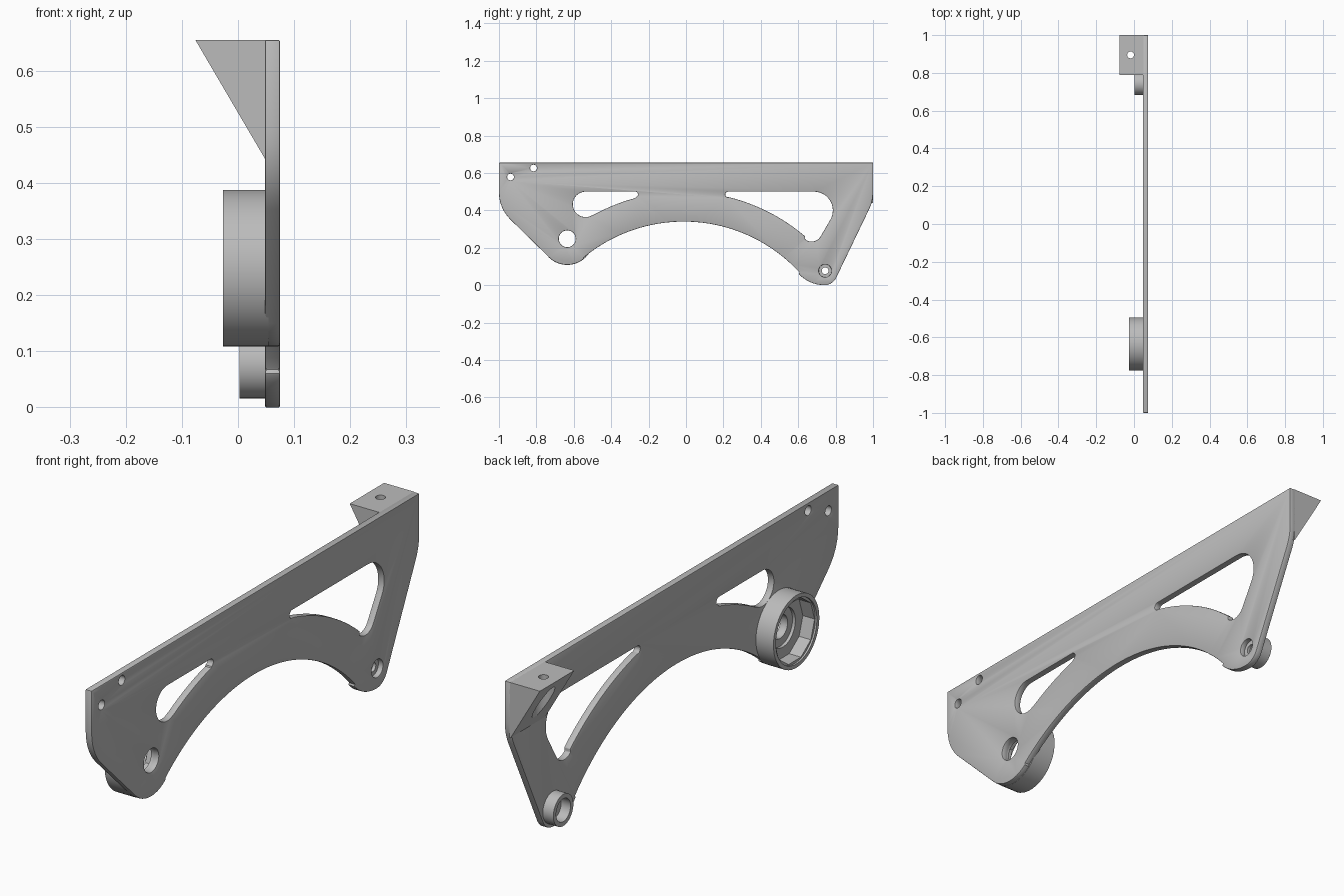
import bpy, bmesh
from math import cos, sin, radians, ceil

if "Cube" in bpy.data.objects:
    bpy.data.objects.remove(bpy.data.objects["Cube"])

grey = bpy.data.materials.new("plain grey")
grey.use_nodes = True
colour = (0.5, 0.5, 0.5, 1)
grey.diffuse_color = colour
grey.node_tree.nodes["Principled BSDF"].inputs["Base Color"].default_value = colour


def arc(cx, cy, r, start, end):
    n = max(3, ceil(abs(end - start) / (2 if r > 0.5 else 8)))
    angles = [radians(start + (end - start) * i / n) for i in range(n + 1)]
    return [(cx + r * cos(a), cy + r * sin(a)) for a in angles]


def circle(cx, cy, r, n=48):
    return arc(cx, cy, r, 0, 360 - 360 / n) if n == 48 else [
        (cx + r * cos(radians(360 * i / n)), cy + r * sin(radians(360 * i / n))) for i in range(n)]


def prism(name, points, low, high, axis="x"):
    """Extrude a flat profile along one axis."""
    place = {"x": lambda p, q, d: (d, p, q),
             "y": lambda p, q, d: (p, d, q),
             "z": lambda p, q, d: (p, q, d)}[axis]
    bm = bmesh.new()
    rings = [[bm.verts.new(place(p, q, d)) for p, q in points] for d in (low, high)]
    n = len(points)
    for ring in rings:
        bm.faces.new(ring)
    for i in range(n):
        j = (i + 1) % n
        bm.faces.new((rings[0][i], rings[0][j], rings[1][j], rings[1][i]))
    bmesh.ops.recalc_face_normals(bm, faces=bm.faces)
    mesh = bpy.data.meshes.new(name)
    bm.to_mesh(mesh)
    bm.free()
    mesh.materials.append(grey)
    ob = bpy.data.objects.new(name, mesh)
    bpy.context.collection.objects.link(ob)
    return ob


def finish(ob, cutters, bevel=0):
    """Cut the holes, soften the edges and shade."""
    for cutter in cutters:
        mod = ob.modifiers.new("cut", "BOOLEAN")
        mod.operation, mod.solver, mod.object = "DIFFERENCE", "EXACT", cutter
    if bevel:
        mod = ob.modifiers.new("soft_edges", "BEVEL")
        mod.width, mod.segments = bevel, 2
        mod.limit_method, mod.angle_limit = "ANGLE", radians(50)
        mod.use_clamp_overlap = False
    bpy.context.view_layer.update()
    graph = bpy.context.evaluated_depsgraph_get()
    mesh = bpy.data.meshes.new_from_object(ob.evaluated_get(graph))
    ob.modifiers.clear()
    ob.data = mesh
    for cutter in cutters:
        bpy.data.objects.remove(cutter)
    bpy.ops.object.select_all(action="DESELECT")
    ob.select_set(True)
    bpy.context.view_layer.objects.active = ob
    bpy.ops.object.shade_smooth_by_angle(angle=radians(30))


BIG = (-0.635, 0.248)
SMALL = (0.744, 0.077)
ARCH = (-0.012, -0.5)

# Side plate with arched underside
outline = ([(-1, 0.655)]
           + arc(-0.8, 0.495, 0.2, 180, 225)
           + arc(*BIG, 0.139, 225, 309)
           + arc(*ARCH, 0.84, 129.5, 42.5)
           + arc(0.74, 0.187, 0.187, 222.5, 266)
           + arc(0.74, 0.07, 0.07, 270, 334.4)
           + arc(0.8, 0.495, 0.2, -25.6, 0)
           + [(1, 0.655)])
plate = prism("side_plate", outline, 0.048, 0.075)

# Curved windows and round holes
short_window = (arc(-0.537, 0.432, 0.068, 90, 299)
                + arc(*ARCH, 1.0, 119, 105)
                + arc(-0.272, 0.485, 0.015, -75, 90))
long_window = (arc(0.225, 0.485, 0.015, 90, 256)
               + arc(*ARCH, 1.0, 76, 49.5)
               + arc(0.672, 0.288, 0.055, 229, 330)
               + arc(0.685, 0.4, 0.1, -30, 90))
holes = [circle(-0.938, 0.578, 0.018), circle(-0.815, 0.626, 0.018),
         circle(*BIG, 0.045), circle(*SMALL, 0.034)]
finish(plate, [prism("cutter", p, 0, 0.2) for p in [short_window, long_window] + holes], 0.003)

# Large cup with faceted pocket, stepped floor and through hole
cup = prism("large_cup", circle(*BIG, 0.14), -0.027, 0.054)
finish(cup, [prism("cutter", circle(*BIG, 0.125), -0.1, -0.02),
             prism("cutter", circle(*BIG, 0.121, 10), -0.1, 0.03),
             prism("cutter", circle(*BIG, 0.075), -0.1, 0.042),
             prism("cutter", circle(*BIG, 0.045), -0.1, 0.2)])

# Small boss with bore and screw hole
boss = prism("small_boss", circle(*SMALL, 0.061), 0.003, 0.055)
finish(boss, [prism("cutter", circle(*SMALL, 0.044), -0.1, 0.043),
              prism("cutter", circle(*SMALL, 0.018), -0.1, 0.2)])

# Wedge bracket with counterbored mounting hole
wedge = prism("wedge_bracket", [(-0.076, 0.655), (0.05, 0.44), (0.054, 0.44), (0.054, 0.655)],
              0.79, 1, "y")
finish(wedge, [prism("cutter", circle(-0.018, 0.895, 0.04), 0.3, 0.625, "z"),
               prism("cutter", circle(-0.018, 0.895, 0.018), 0.3, 0.8, "z")])
